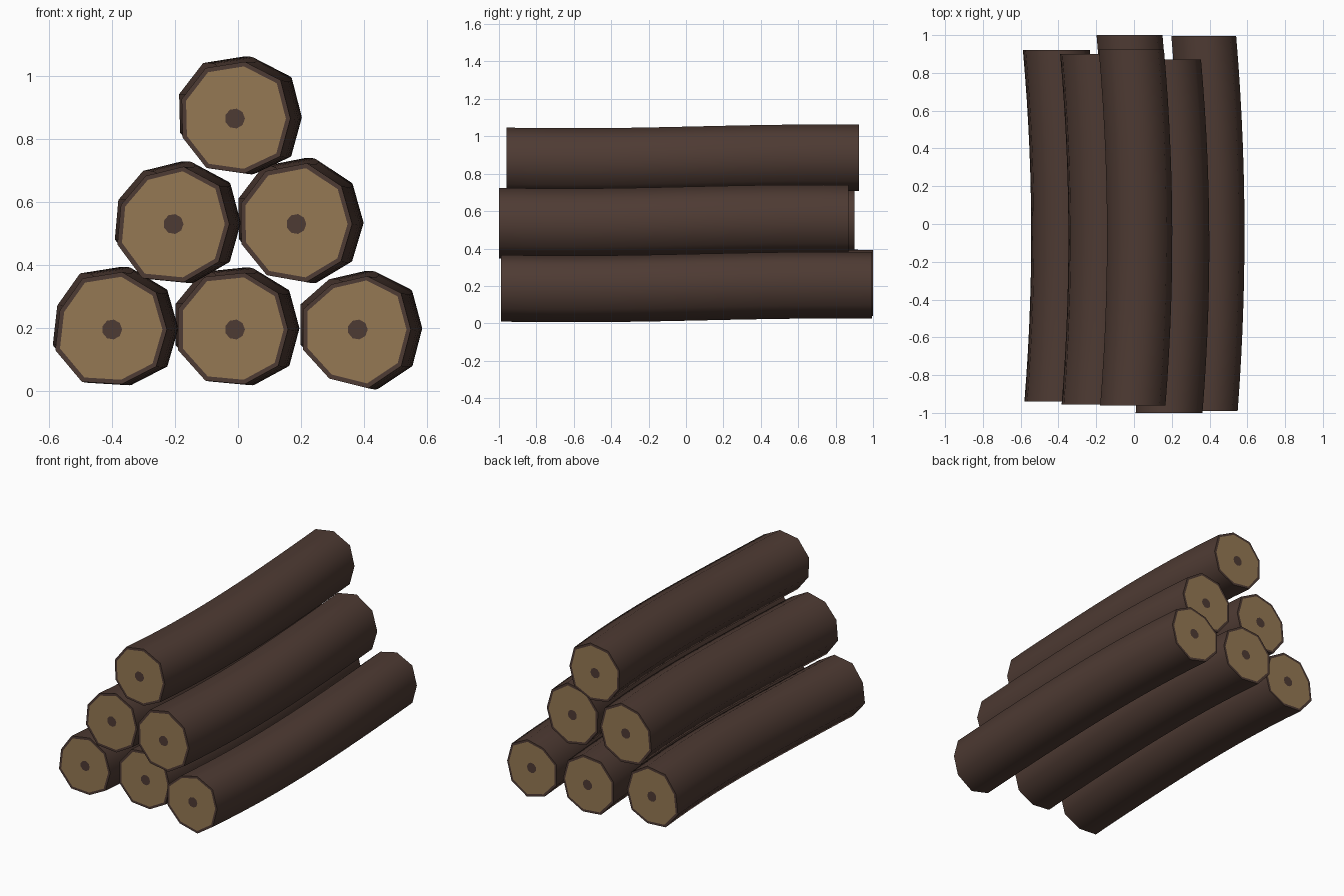
import bpy, bmesh
from math import sin, cos, tau

cube = bpy.data.objects.get("Cube")
if cube:
    bpy.data.objects.remove(cube)


def make_material(name, color):
    mat = bpy.data.materials.new(name)
    mat.use_nodes = True
    mat.diffuse_color = color
    mat.node_tree.nodes["Principled BSDF"].inputs["Base Color"].default_value = color
    return mat


BARK = make_material("dark_bark", (0.076, 0.043, 0.033, 1))
WOOD = make_material("cut_wood", (0.30, 0.19, 0.088, 1))

SIDES, STEPS, RIM, CORE = 9, 14, 1.09, 0.032

# name, centre x, centre z, front y, back y, cut face radii (thousandths)
LOGS = [
    ("bottom_left_side_log", -0.40, 0.195, -0.94, 0.92,
     (160, 168, 170, 172, 162, 176, 176, 162, 168)),
    ("bottom_middle_log", -0.01, 0.195, -0.90, 1.0,
     (155, 165, 168, 177, 176, 176, 172, 162, 165)),
    ("bottom_right_side_log", 0.38, 0.195, -0.99, 0.995,
     (155, 165, 158, 152, 170, 170, 165, 174, 166)),
    ("middle_left_side_log", -0.205, 0.53, -0.955, 0.90,
     (163, 174, 170, 162, 163, 174, 182, 172, 172)),
    ("middle_right_side_log", 0.185, 0.53, -1.0, 0.87,
     (163, 172, 180, 178, 172, 170, 172, 172, 170)),
    ("top_log", -0.01, 0.865, -0.96, 0.925,
     (162, 174, 168, 170, 165, 162, 166, 162, 172)),
]


def build_log(name, cx, cz, front, back, radii):
    bm = bmesh.new()

    def ring(t, shape):
        # the trunk bows sideways in the middle and waves slightly upward
        x = cx + 0.04 * (1 - t * t) - 0.004 * (t + 1)
        z = cz + 0.001 + 0.01 * (sin(2.2 * t - 0.2) + 0.67)
        y = front + (back - front) * (t + 1) / 2
        return [bm.verts.new((x + r * cos(tau * i / SIDES), y,
                              z + r * sin(tau * i / SIDES)))
                for i, r in enumerate(shape)]

    def bridge(a, b, material):
        faces = []
        for i in range(SIDES):
            j = (i + 1) % SIDES
            face = bm.faces.new((a[i], a[j], b[j], b[i]))
            face.material_index = material
            faces.append(face)
        return faces

    inner = [r / 1000 for r in radii]
    outer = [r * RIM for r in inner]

    # bark tube
    rings = [ring(2 * k / STEPS - 1, outer) for k in range(STEPS + 1)]
    for a, b in zip(rings, rings[1:]):
        for face in bridge(a, b, 0):
            face.smooth = True

    # cut ends: bark rim, wood disc, dark core
    for t, rim in ((-1, rings[0]), (1, rings[-1])):
        disc = ring(t, inner)
        core = ring(t, [CORE] * SIDES)
        bridge(rim, disc, 0)
        bridge(disc, core, 1)
        bm.faces.new(core)
        for i in range(SIDES):
            bm.edges.get((rim[i], rim[i - 1])).smooth = False

    bmesh.ops.recalc_face_normals(bm, faces=bm.faces)
    mesh = bpy.data.meshes.new(name)
    bm.to_mesh(mesh)
    bm.free()
    mesh.materials.append(BARK)
    mesh.materials.append(WOOD)
    bpy.context.collection.objects.link(bpy.data.objects.new(name, mesh))


for log in LOGS:
    build_log(*log)
